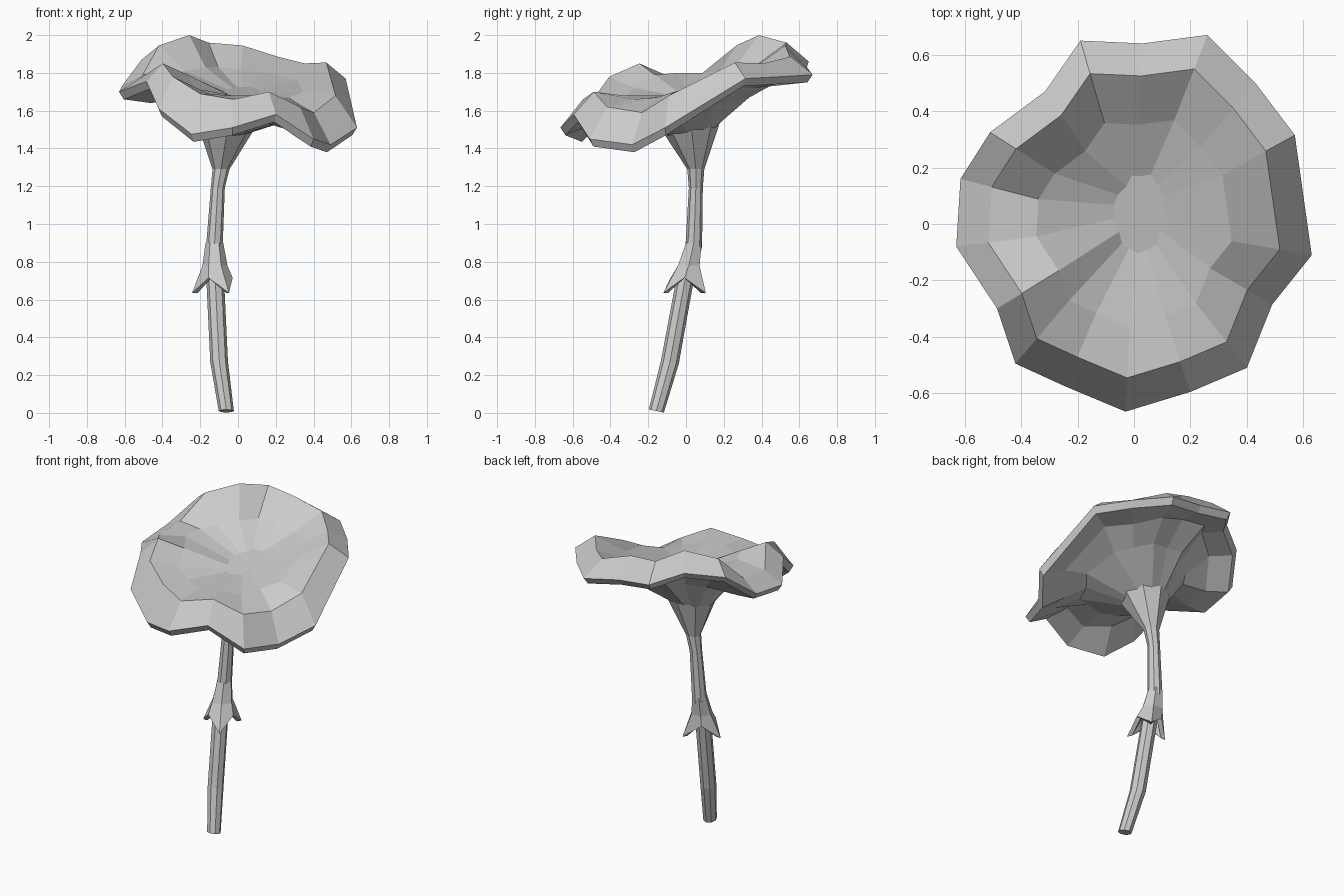
import bpy
import bmesh
import math
from mathutils import Vector

default_cube = bpy.data.objects.get("Cube")
if default_cube:
    bpy.data.objects.remove(default_cube, do_unlink=True)

# Single plain material
grey = bpy.data.materials.new("pale_grey")
grey.use_nodes = True
colour = (0.6, 0.6, 0.6, 1.0)
grey.diffuse_color = colour
grey.node_tree.nodes["Principled BSDF"].inputs["Base Color"].default_value = colour


def loft(name, rings, cap_start=True, cap_end=True):
    """Skin a list of equal-length point rings into one flat-shaded object."""
    bm = bmesh.new()
    loops = [[bm.verts.new(point) for point in ring] for ring in rings]
    for lower, upper in zip(loops, loops[1:]):
        count = len(lower)
        for i in range(count):
            j = (i + 1) % count
            bm.faces.new((lower[i], lower[j], upper[j], upper[i]))
    if cap_start:
        bm.faces.new(loops[0])
    if cap_end:
        bm.faces.new(loops[-1])
    bmesh.ops.recalc_face_normals(bm, faces=bm.faces)
    mesh = bpy.data.meshes.new(name)
    bm.to_mesh(mesh)
    bm.free()
    mesh.materials.append(grey)
    part = bpy.data.objects.new(name, mesh)
    bpy.context.collection.objects.link(part)
    return part


def round_ring(centre, radius, tilt=0.0, sides=8):
    """Ring around a centre, sloping along y by the tilt."""
    ring = []
    for i in range(sides):
        angle = math.tau * i / sides
        offset = Vector((math.cos(angle), math.sin(angle), 0)) * radius
        offset.z = offset.y * tilt
        ring.append(Vector(centre) + offset)
    return ring


# Wavy cap: rim x, rim y, rim height, crest height, bowl height
wave = [
    (-.19, .65, 1.86, 1.96, 1.83), (.03, .64, 1.83, 1.945, 1.82),
    (.26, .67, 1.79, 1.885, 1.80), (.43, .50, 1.78, 1.85, 1.78),
    (.57, .315, 1.77, 1.855, 1.76), (.63, -.11, 1.51, 1.68, 1.70),
    (.49, -.285, 1.42, 1.59, 1.67), (.40, -.51, 1.45, 1.62, 1.66),
    (.20, -.595, 1.58, 1.70, 1.68), (-.03, -.665, 1.51, 1.66, 1.68),
    (-.245, -.575, 1.475, 1.69, 1.68), (-.42, -.495, 1.61, 1.78, 1.72),
    (-.485, -.30, 1.755, 1.85, 1.79), (-.63, -.08, 1.70, 1.77, 1.80),
    (-.615, .16, 1.73, 1.79, 1.80), (-.51, .325, 1.87, 1.945, 1.81),
    (-.315, .47, 1.90, 2.0, 1.83),
]

disc, bowl, crest_ring, rim, lip, under_crest, under_bowl, neck = ([] for _ in range(8))
for x, y, low, high, dip in wave:
    disc.append((0.02 + 0.15 * x, 0.035 + 0.21 * y, 1.70 + 0.04 * y))
    bowl.append((0.55 * x, 0.55 * y, dip))
    crest_ring.append((0.82 * x, 0.82 * y, high))
    rim.append((x, y, low))
    lip.append((0.96 * x, 0.96 * y, low - 0.04))
    under_crest.append((0.73 * x, 0.73 * y, high - 0.13))
    under_bowl.append((0.5 * x, 0.5 * y, dip - 0.13))
    side = Vector((x, y)).normalized() * 0.13
    neck.append((side.x - 0.06, side.y + 0.03, 1.49 + 0.17 * side.y))
loft("mushroom_cap", [disc, bowl, crest_ring, rim, lip, under_crest, under_bowl, neck])

# Bent stem, flaring into the cap
stem = [
    ((-.062, -.157, .01), .04, -.2),
    ((-.10, -.085, .27), .047, -.2),
    ((-.12, -.008, .69), .047, 0),
    ((-.125, .041, .88), .044, 0),
    ((-.107, .052, 1.19), .037, 0),
    ((-.09, .052, 1.29), .045, 0),
    ((-.06, .03, 1.50), .145, .17),
]
loft("stem", [round_ring(*section) for section in stem])

# Torn skirt around the stem, with three drooping tips
collar = round_ring((-.125, .041, .90), .047, sides=6)
shoulder = round_ring((-.122, .015, .78), .066, sides=6)
hem, lining = [], []
for i in range(6):
    angle = math.tau * i / 6
    is_tip = i % 2
    reach = 0.13 if is_tip else 0.085
    height = 0.635 if is_tip else 0.715
    direction = Vector((math.cos(angle), math.sin(angle), 0))
    middle = Vector((-.113, -.008, height))
    hem.append(middle + direction * reach)
    lining.append(middle + direction * (reach - 0.03))
inside = round_ring((-.122, .01, .75), .047, sides=6)
loft("skirt", [collar, shoulder, hem, lining, inside], False, False)
